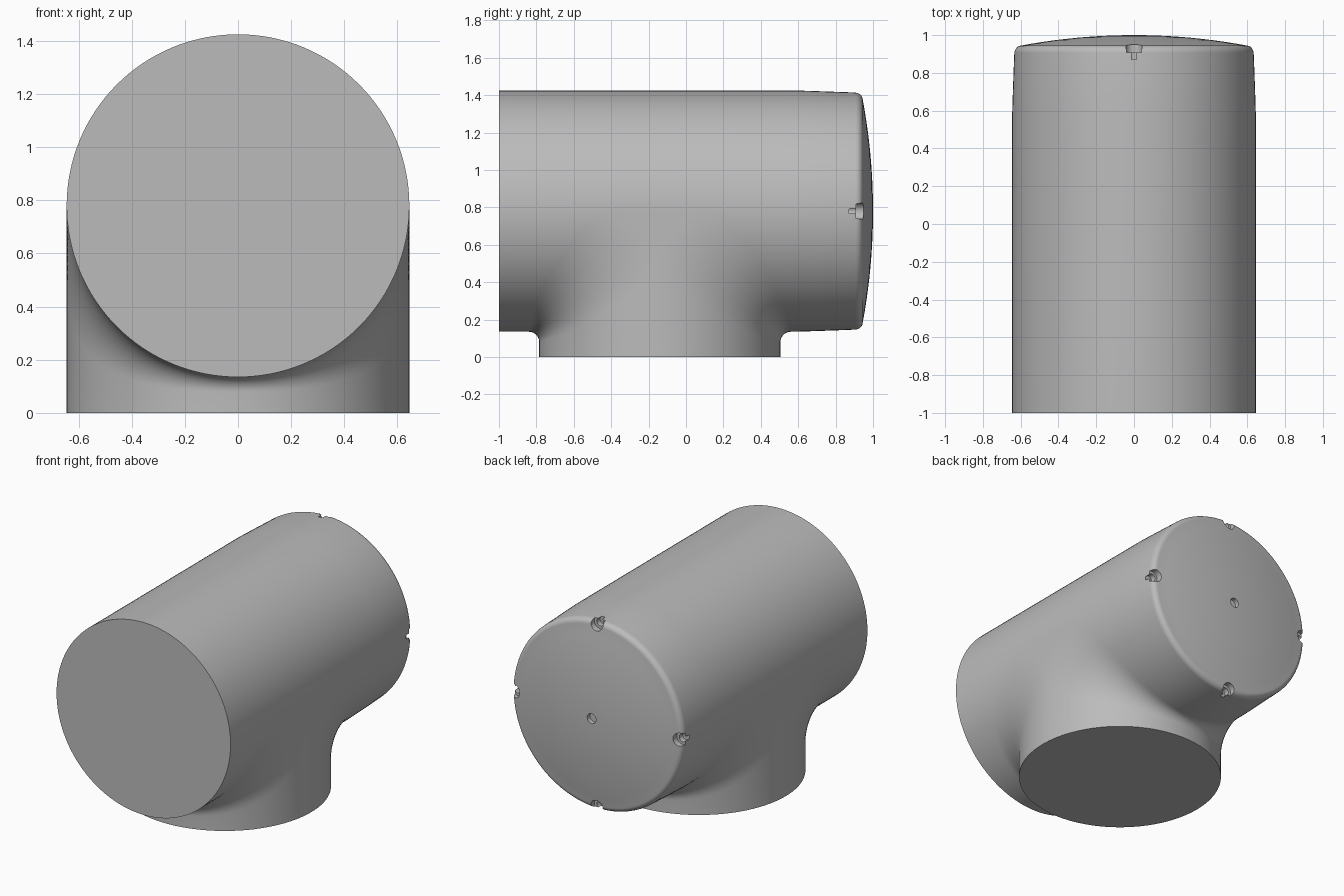
import bpy, bmesh
from math import sin, cos, pi, radians
from mathutils import Matrix, Vector

if "Cube" in bpy.data.objects:
    bpy.data.objects.remove(bpy.data.objects["Cube"])

R = 0.645        # radius of barrel and branch
ZC = 0.78        # height of barrel axis
YC = -0.14       # centre of branch along the barrel
SEG = 128

grey = bpy.data.materials.new("plain grey")
grey.use_nodes = True
grey.diffuse_color = (0.5, 0.5, 0.5, 1)
grey.node_tree.nodes["Principled BSDF"].inputs["Base Color"].default_value = (0.5, 0.5, 0.5, 1)


def make_object(name, bm):
    bmesh.ops.recalc_face_normals(bm, faces=bm.faces[:])
    mesh = bpy.data.meshes.new(name)
    bm.to_mesh(mesh)
    bm.free()
    mesh.materials.append(grey)
    obj = bpy.data.objects.new(name, mesh)
    bpy.context.collection.objects.link(obj)
    return obj


def activate(obj):
    bpy.ops.object.select_all(action='DESELECT')
    obj.select_set(True)
    bpy.context.view_layer.objects.active = obj


def smooth(obj):
    activate(obj)
    bpy.ops.object.shade_smooth_by_angle(angle=radians(30))


# Barrel: revolved profile with a slight taper, rounded rim and domed end
def barrel():
    profile = [(R, -1), (R, 0.58), (R - 0.003, 0.68), (R - 0.011, 0.905)]
    for i in range(1, 9):
        a = pi / 2 * i / 8
        profile.append((0.597 + 0.037 * cos(a), 0.905 + 0.04 * sin(a)))
    for i in range(1, 10):
        r = 0.597 * (1 - i / 10)
        profile.append((r, 1 - 0.055 * (r / 0.597) ** 2))
    bm = bmesh.new()
    rings = [[bm.verts.new((r * sin(2 * pi * k / SEG), y, ZC - r * cos(2 * pi * k / SEG)))
              for k in range(SEG)] for r, y in profile]
    for a, b in zip(rings, rings[1:]):
        for k in range(SEG):
            n = (k + 1) % SEG
            bm.faces.new((a[k], a[n], b[n], b[k]))
    bm.faces.new(rings[0])
    bm.faces.new(rings[-1])
    return make_object("barrel", bm)


# Branch: wall slices that sweep into the barrel through a widening fillet
def branch():
    bm = bmesh.new()
    half, steps = SEG // 2, 12
    sides = {}
    for side in (-1, 1):
        slices = []
        for k in range(half + 1):
            t = -pi / 2 + pi * k / half
            x, h = R * sin(t), R * cos(t)
            r = 0.055 + 0.25 * sin(t) ** 2
            pts = [(h, 0)]
            for i in range(steps + 1):
                a = pi / 2 * i / steps
                pts.append((h + r - r * cos(a), ZC - h - r + r * sin(a)))
            slices.append([bm.verts.new((x, YC + side * y, z)) for y, z in pts])
        for a, b in zip(slices, slices[1:]):
            for i in range(steps + 1):
                bm.faces.new((a[i], a[i + 1], b[i + 1], b[i]))
        sides[side] = slices
    # flat blends where the two pipes touch at the flanks, and the foot
    for k in (0, half):
        front, back = sides[-1][k], sides[1][k]
        for i in range(1, steps + 1):
            bm.faces.new((front[i], front[i + 1], back[i + 1], back[i]))
    bm.faces.new([s[0] for s in sides[-1]] + [s[0] for s in reversed(sides[1])])
    bmesh.ops.remove_doubles(bm, verts=bm.verts[:], dist=0.0001)
    return make_object("branch", bm)


# Cutter: round pin along y
def pin(name, x, z, radius, y0, y1):
    bm = bmesh.new()
    place = Matrix.Translation(Vector((x, (y0 + y1) / 2, z))) @ Matrix.Rotation(pi / 2, 4, 'X')
    bmesh.ops.create_cone(bm, cap_ends=True, segments=24, radius1=radius,
                          radius2=radius, depth=y1 - y0, matrix=place)
    obj = make_object(name, bm)
    obj.hide_render = True
    return obj


body = barrel()
cutters = [pin("centre_hole_cutter", 0, ZC, 0.033, 0.97, 1.1)]
for q in range(4):
    x, z = 0.612 * sin(q * pi / 2), ZC + 0.612 * cos(q * pi / 2)
    cutters.append(pin("rim_pocket_cutter", x, z, 0.044, 0.908, 1.1))
    cutters.append(pin("rim_hole_cutter", x, z, 0.026, 0.872, 1.1))

# Cut the rim pockets and centre hole
for cutter in cutters:
    activate(body)
    mod = body.modifiers.new("cut", 'BOOLEAN')
    mod.operation = 'DIFFERENCE'
    mod.solver = 'EXACT'
    mod.object = cutter
    bpy.ops.object.modifier_apply(modifier=mod.name)
    bpy.data.objects.remove(cutter)

smooth(body)
smooth(branch())
